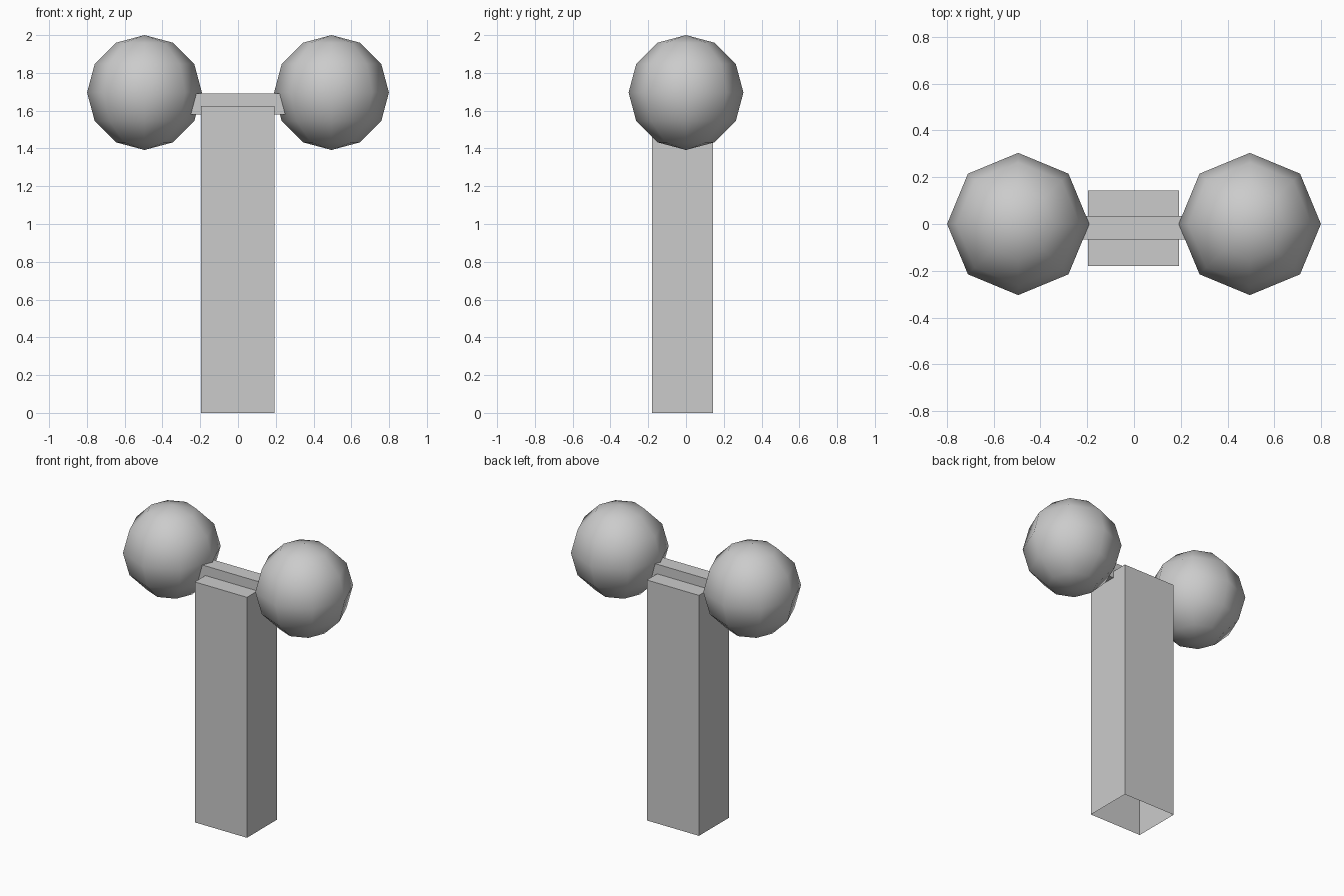
import bpy
import bmesh

if "Cube" in bpy.data.objects:
    bpy.data.objects.remove(bpy.data.objects["Cube"])


def box(name, lo, hi, open_bottom=False):
    bm = bmesh.new()
    bmesh.ops.create_cube(bm, size=1)
    for v in bm.verts:
        v.co = [(a + b) / 2 + c * (b - a) for a, b, c in zip(lo, hi, v.co)]
    bm.normal_update()
    if open_bottom:
        down = [f for f in bm.faces if f.normal.z < -0.9]
        bmesh.ops.delete(bm, geom=down, context='FACES_ONLY')
    mesh = bpy.data.meshes.new(name)
    bm.to_mesh(mesh)
    bm.free()
    obj = bpy.data.objects.new(name, mesh)
    bpy.context.collection.objects.link(obj)
    return obj


# Upright post, open underneath
box("post", (-0.197, -0.18, 0), (0.193, 0.143, 1.625), open_bottom=True)

# Thin crossbar running into both balls
box("crossbar", (-0.30, -0.067, 1.58), (0.30, 0.034, 1.69))

# Low-poly smooth balls at each end
for side, name in ((-1, "left_ball"), (1, "right_ball")):
    bpy.ops.mesh.primitive_uv_sphere_add(
        segments=8, ring_count=6, radius=0.304,
        location=(side * 0.495, 0, 1.696))
    ball = bpy.context.object
    ball.name = name
    bpy.ops.object.shade_smooth()
